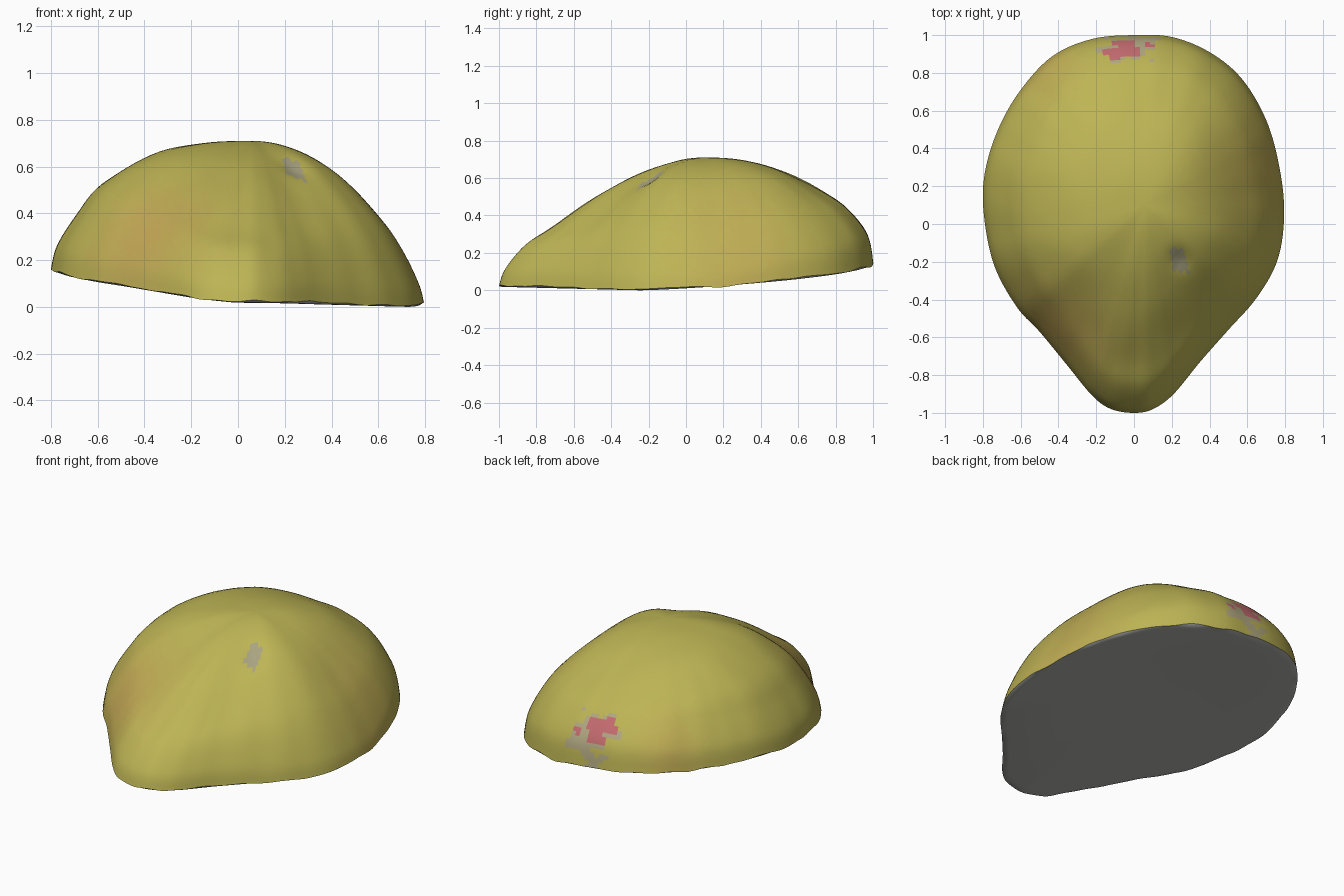
import bpy, bmesh, math, random
from mathutils import Vector, noise

if "Cube" in bpy.data.objects:
    bpy.data.objects.remove(bpy.data.objects["Cube"])

random.seed(4)
CX, CY, TOP = 0.06, 0.1, 0.71

# Plan outline of the cut edge, counter-clockwise from the right
OUTLINE = [(.795, .05), (.77, .3), (.7, .55), (.57, .77), (.4, .91), (.2, .99),
           (0, 1), (-.22, .98), (-.43, .89), (-.6, .71), (-.72, .5), (-.79, .27),
           (-.795, .05), (-.74, -.22), (-.62, -.44), (-.5, -.57), (-.36, -.74),
           (-.22, -.91), (-.12, -.98), (0, -1), (.1, -.98), (.21, -.9),
           (.35, -.73), (.5, -.56), (.65, -.39), (.76, -.19)]
# Dome heights from centre to edge, in four directions
STEPS = [0, .25, .5, .75, .875, .97, 1]
RIGHT = [TOP, .672, .565, .375, .24, .095, .015]
BACK = [TOP, .692, .62, .50, .41, .29, .15]
LEFT = [TOP, .699, .65, .525, .395, .265, .165]
FRONT = [TOP, .652, .515, .33, .235, .11, .02]


def spline(pts, n, closed=False):
    """Smooth curve through the points, n samples per span."""
    pts = [Vector(p) for p in pts]
    m = len(pts)
    get = (lambda i: pts[i % m]) if closed else (lambda i: pts[max(0, min(m - 1, i))])
    out = []
    for i in range(m if closed else m - 1):
        a, b, c, d = (get(i + k) for k in (-1, 0, 1, 2))
        if not closed and i == 0:
            a = Vector((-c.x, c.y))
        for k in range(n):
            t = k / n
            out.append(.5 * (2 * b + (c - a) * t + (2 * a - 5 * b + 4 * c - d) * t * t
                             + (3 * b - a - 3 * c + d) * t ** 3))
    if not closed:
        out.append(pts[-1])
    return out


def profile(heights):
    edge = heights[-1]
    return spline([(s, (h - edge) / (TOP - edge)) for s, h in zip(STEPS, heights)], 6)


def cut_height(x, y):
    """Tilted cut plane, resting near the ground at the front right."""
    return max(.004 + .025 * max(0, -y - .25), .085 - .09 * x + .065 * y)


def material(name, rgb):
    m = bpy.data.materials.new(name)
    m.diffuse_color = (*rgb, 1)
    m.use_nodes = True
    m.node_tree.nodes["Principled BSDF"].inputs["Base Color"].default_value = m.diffuse_color
    return m


def mesh_object(name, bm, mats, up):
    """Make the object, with its faces turned up or down overall."""
    bmesh.ops.recalc_face_normals(bm, faces=bm.faces)
    if sum(f.normal.z * f.calc_area() for f in bm.faces) * up < 0:
        bmesh.ops.reverse_faces(bm, faces=bm.faces)
    me = bpy.data.meshes.new(name)
    bm.to_mesh(me)
    bm.free()
    for m in mats:
        me.materials.append(m)
    for p in me.polygons:
        p.use_smooth = True
    bpy.context.collection.objects.link(bpy.data.objects.new(name, me))


profiles = [profile(h) for h in (RIGHT, BACK, LEFT, FRONT)]
rim = spline(OUTLINE, 7, closed=True)
N = len(rim)


def skin_point(j, k):
    """Point on spoke j, ring k, blended between the four profiles."""
    d = rim[j] - Vector((CX, CY))
    a = math.atan2(d.y, d.x) % math.tau
    quad = int(a // (math.pi / 2)) % 4
    w = math.sin(a % (math.pi / 2)) ** 2
    p, q = profiles[quad], profiles[(quad + 1) % 4]
    s = p[k].x
    rise = p[k].y * (1 - w) + q[k].y * w
    mid = 6.75 * s * s * (1 - s)
    # fuller flanks beside the pointed front
    rise += (.065 if quad >= 2 else .015) * math.sin(2 * a) ** 2 * mid
    wob = .014 * noise.noise((rim[j].x * 7, rim[j].y * 7, 2))
    x, y = CX + d.x * s, CY + d.y * s
    z0 = max(.002, cut_height(*rim[j]) + wob * s)
    z = z0 + (TOP - z0) * rise
    # stem dimple and slight skin unevenness
    z -= .022 * math.exp(-((x - .24) ** 2 + (y + .19) ** 2) / .003)
    z += .006 * noise.noise((x * 5, y * 5, 7)) * mid
    return x, y, z


# Skin: rings of quads closed by a fan at the crown
bm = bmesh.new()
crown = bm.verts.new((CX, CY, TOP))
rings = [[bm.verts.new(skin_point(j, k)) for j in range(N)]
         for k in range(1, len(profiles[0]))]
for j in range(N):
    bm.faces.new((crown, rings[0][j], rings[0][(j + 1) % N]))
    for a, b in zip(rings, rings[1:]):
        bm.faces.new((a[j], b[j], b[(j + 1) % N], a[(j + 1) % N]))
edge_co = [v.co.copy() for v in rings[-1]]

# Skin colours: yellow to orange blush tones, stem mark, pink spot
TONES = 7
mats = [material(f"skin_tone_{i}", (.51 + .03 * i / 6, .46 - .08 * i / 6, .09))
        for i in range(TONES)]
mats += [material("stem_mark", (.40, .37, .22)), material("pink_spot", (.56, .15, .16)),
         material("pale_spot", (.44, .39, .22))]
for f in bm.faces:
    c = f.calc_center_median()
    jag = .8 * noise.noise(c * 14)
    blush = (math.exp(-((c.x + .4) ** 2 + (c.y + .55) ** 2 + (c.z - .3) ** 2) / .08)
             + .5 * math.exp(-((c.x - .72) ** 2 + (c.y - .3) ** 2) / .1)
             + .6 * math.exp(-((c.x + .5) ** 2 + (c.y - .85) ** 2) / .03))
    f.material_index = max(0, min(TONES - 1, round(6 * blush + random.uniform(-.3, .3))))
    if math.hypot(c.x - .23, c.y + .19) < .06 * (1 + jag):
        f.material_index = TONES
    spot = math.hypot((c.x + .04) / .14, (c.y - .93) / .08)
    if c.y > .8 and spot < 1 + jag:
        f.material_index = TONES + (1 if spot < .75 + jag and c.z > .3 else 2)
mesh_object("skin", bm, mats, 1)

# Cut face: narrow bevelled border and flat closing rings
bm = bmesh.new()
loops = []
for s, drop in ((1, 0), (.985, .004), (.95, .004), (.6, .002), (.25, 0)):
    ring = []
    for co in edge_co:
        x, y = CX + (co.x - CX) * s, CY + (co.y - CY) * s
        z = co.z if s == 1 else max(0, cut_height(x, y) - drop)
        ring.append(bm.verts.new((x, y, z)))
    loops.append(ring)
for a, b in zip(loops, loops[1:]):
    for j in range(N):
        bm.faces.new((a[j], a[(j + 1) % N], b[(j + 1) % N], b[j]))
bm.faces.new(loops[-1])
mesh_object("cut_face", bm, [material("cut_grey", (.42, .42, .40))], -1)
